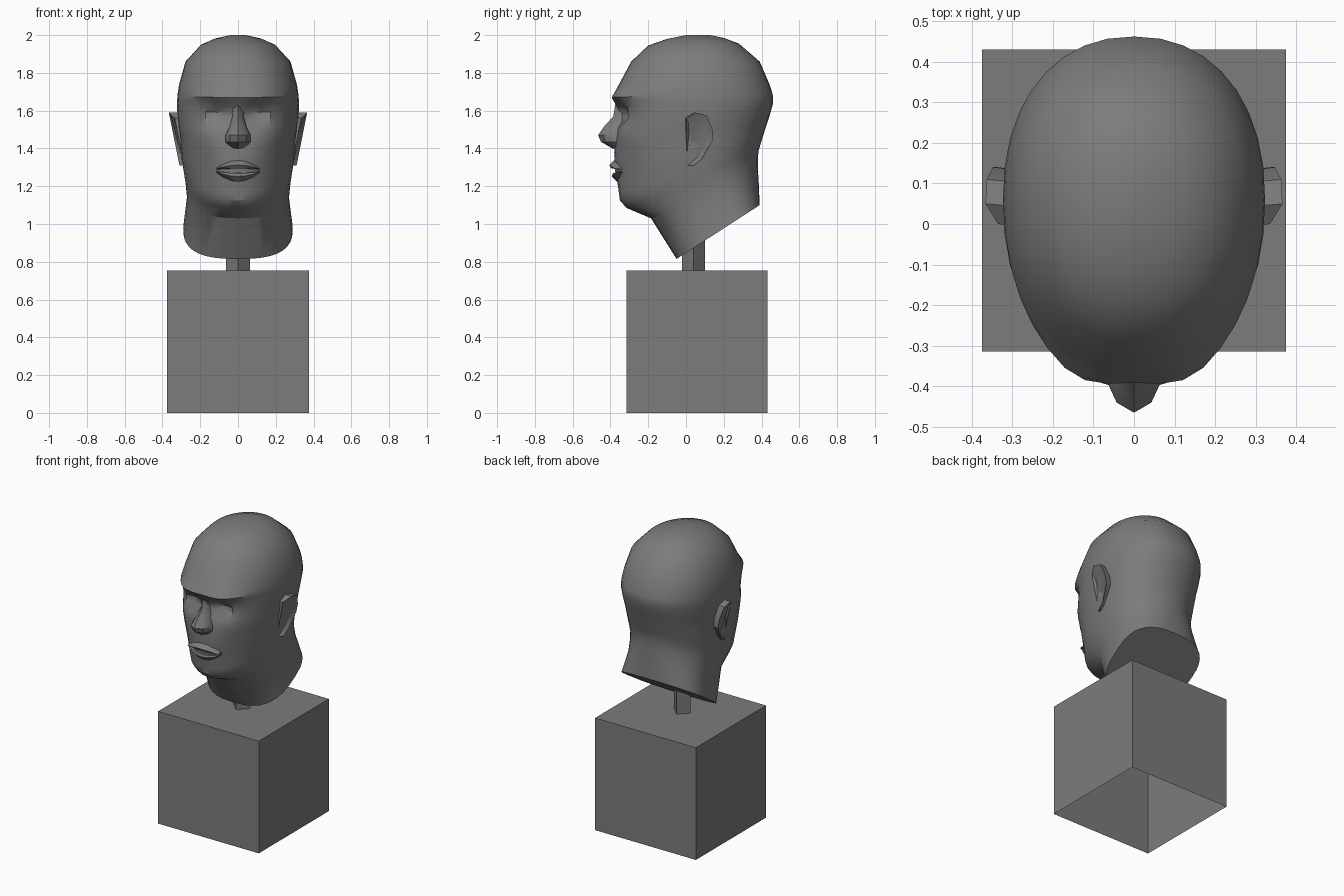
import bpy, bmesh, math
from mathutils import Vector

if "Cube" in bpy.data.objects:
    bpy.data.objects.remove(bpy.data.objects["Cube"], do_unlink=True)

grey = bpy.data.materials.new("plain grey")
grey.use_nodes = True
COLOUR = (0.2, 0.2, 0.2, 1)
grey.diffuse_color = COLOUR
grey.node_tree.nodes["Principled BSDF"].inputs["Base Color"].default_value = COLOUR


def finish(name, bm, angle=None):
    bmesh.ops.recalc_face_normals(bm, faces=bm.faces)
    mesh = bpy.data.meshes.new(name)
    bm.to_mesh(mesh)
    bm.free()
    mesh.materials.append(grey)
    ob = bpy.data.objects.new(name, mesh)
    bpy.context.collection.objects.link(ob)
    if angle:
        bpy.ops.object.select_all(action='DESELECT')
        ob.select_set(True)
        bpy.context.view_layer.objects.active = ob
        bpy.ops.object.shade_smooth_by_angle(angle=math.radians(angle))
    return ob


def loft(name, rings, angle=None):
    """Skin closed rings of equal length and cap both ends."""
    bm = bmesh.new()
    rows = [[bm.verts.new(p) for p in ring] for ring in rings]
    n = len(rows[0])
    for a, b in zip(rows, rows[1:]):
        for i in range(n):
            j = (i + 1) % n
            bm.faces.new((a[i], a[j], b[j], b[i]))
    bm.faces.new(rows[0])
    bm.faces.new(rows[-1])
    return finish(name, bm, angle)


# Plinth: a box left open underneath
bm = bmesh.new()
bmesh.ops.create_cube(bm, size=1)
for v in bm.verts:
    v.co = Vector((v.co.x * 0.75, v.co.y * 0.745 + 0.058, (v.co.z + 0.5) * 0.755))
bm.faces.ensure_lookup_table()
bmesh.ops.delete(bm, geom=[min(bm.faces, key=lambda f: f.calc_center_median().z)],
                 context='FACES_ONLY')
finish("plinth", bm)

# Post: four-sided, turned on its corner
loft("post", [[(0.063 * math.cos(a * math.pi / 2), 0.04 + 0.06 * math.sin(a * math.pi / 2), z)
               for a in range(4)] for z in (0.755, 1.05)])

# Head and neck rings: front y, front z, back y, back z, widest y, half width, roundness
RINGS = [
    (-0.05, 0.815, 0.39, 1.10, 0.20, 0.290, 2.7),
    (-0.185, 1.03, 0.385, 1.22, 0.15, 0.270, 2.2),
    (-0.315, 1.085, 0.38, 1.30, 0.12, 0.278, 2.0),
    (-0.35, 1.125, 0.38, 1.35, 0.10, 0.285, 2.0),
    (-0.36, 1.20, 0.385, 1.39, 0.09, 0.293, 2.05),
    (-0.375, 1.28, 0.40, 1.44, 0.08, 0.300, 2.1),
    (-0.38, 1.38, 0.425, 1.52, 0.07, 0.306, 2.15),
    (-0.37, 1.46, 0.445, 1.58, 0.06, 0.315, 2.2),
    (-0.36, 1.56, 0.46, 1.635, 0.06, 0.322, 2.2),
    (-0.37, 1.62, 0.462, 1.67, 0.06, 0.323, 2.2),
    (-0.39, 1.67, 0.455, 1.70, 0.06, 0.320, 2.2),
    (-0.36, 1.73, 0.44, 1.745, 0.06, 0.312, 2.2),
    (-0.29, 1.86, 0.39, 1.86, 0.06, 0.278, 2.15),
    (-0.20, 1.945, 0.28, 1.955, 0.05, 0.195, 2.1),
    (-0.10, 1.98, 0.20, 1.985, 0.05, 0.120, 2.0),
    (0.00, 2.0, 0.13, 2.0, 0.06, 0.040, 2.0),
]
SIDES = 36


def dent(x, z, cx, cz, rx, rz):
    return math.exp(-((abs(x) - cx) / rx) ** 2 - ((z - cz) / rz) ** 2)


def head_ring(p):
    yf, zf, yb, zb, ym, w, e = p
    ring = []
    for i in range(SIDES):
        a = 2 * math.pi * i / SIDES
        s, c = math.sin(a), math.cos(a)
        x = math.copysign(w * abs(s) ** (2 / e), s)
        reach = (yf if c > 0 else yb) - ym
        y = ym + reach * abs(c) ** (2 / e)
        z = zf + (zb - zf) * (y - yf) / (yb - yf)
        if y < -0.1:
            # eye sockets, brow, hollow cheeks and chin pad
            y += 0.06 * dent(x, z, 0.095, 1.585, 0.055, 0.045)
            y -= 0.025 * dent(x, z, 0.14, 1.68, 0.09, 0.025)
            y -= 0.015 * dent(x, z, 0.16, 1.48, 0.06, 0.05)
            y += 0.015 * dent(x, z, 0.17, 1.30, 0.06, 0.08)
        ring.append((x, y, z))
    return ring


dense = []
for a, b in zip(RINGS, RINGS[1:]):
    steps = 2 if 1.1 < a[1] < 1.72 else 1
    for k in range(steps):
        t = k / steps
        dense.append([u + (v - u) * t for u, v in zip(a, b)])
dense.append(RINGS[-1])
loft("head_and_neck", [head_ring(p) for p in dense], 32)

# Nose sections: z, half width, front y
NOSE = [(1.40, 0.045, -0.39), (1.435, 0.066, -0.45), (1.47, 0.066, -0.465),
        (1.515, 0.045, -0.435), (1.57, 0.030, -0.385), (1.63, 0.032, -0.375)]
rings = []
for z, w, f in NOSE:
    half = [(w, -0.30), (w, min(f + 0.075, -0.34)), (0.65 * w, f + 0.025)]
    rings.append([(x, y, z) for x, y in half] + [(0, f, z)]
                 + [(-x, y, z) for x, y in reversed(half)])
loft("nose", rings, 30)


# Lips: tapered bars bent round the mouth
def lip(name, section, height):
    rings = []
    for x in (-0.115, -0.08, -0.04, 0, 0.04, 0.08, 0.115):
        t = 1 - (abs(x) / 0.125) ** 2
        bend = 1.6 * x * x
        rings.append([(x, y + bend + 0.012 * (1 - t), height + (z - height) * t)
                      for y, z in section])
    loft(name, rings, 30)


lip("upper_lip", [(-0.34, 1.345), (-0.385, 1.335), (-0.407, 1.312), (-0.395, 1.295), (-0.34, 1.29)], 1.288)
lip("lower_lip", [(-0.34, 1.272), (-0.388, 1.268), (-0.393, 1.252), (-0.368, 1.225), (-0.34, 1.22)], 1.282)

# Ears: outline in y, z, thick towards the back and the top
EAR = [(-0.01, 1.56), (0.04, 1.59), (0.10, 1.575), (0.13, 1.50), (0.13, 1.44),
       (0.07, 1.34), (0.03, 1.31), (-0.015, 1.31), (-0.005, 1.37)]
for side, name in ((1, "left_ear"), (-1, "right_ear")):
    inner = [(side * 0.26, y, z) for y, z in EAR]
    outer = [(side * (0.308 + 0.2 * (z - 1.3) - (0.025 if y < 0.02 else 0)), y + 0.01, z)
             for y, z in EAR]
    mid = [(0, 0.05, 1.45)]
    bowl = [(side * (abs(x) - 0.014), 0.05 + (y - 0.05) * 0.72, 1.45 + (z - 1.45) * 0.8)
            for x, y, z in outer]
    loft(name, [inner, outer, bowl], 25)
